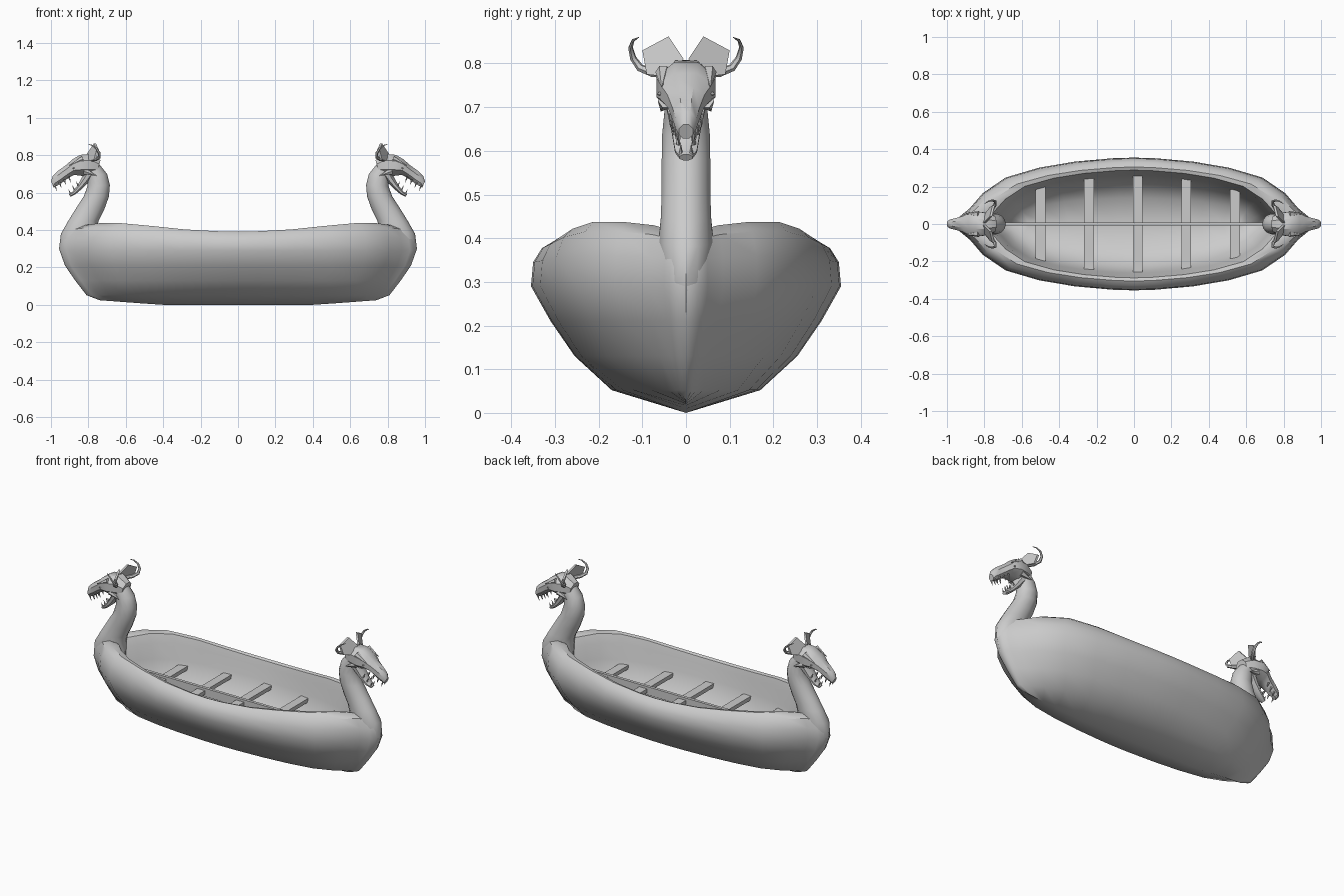
import bpy, bmesh, math
from mathutils import Vector

if "Cube" in bpy.data.objects:
    bpy.data.objects.remove(bpy.data.objects["Cube"])


def mesh_object(name, verts, faces):
    bm = bmesh.new()
    vs = [bm.verts.new(v) for v in verts]
    for f in faces:
        bm.faces.new([vs[i] for i in f])
    bmesh.ops.remove_doubles(bm, verts=bm.verts, dist=0.0005)
    bmesh.ops.recalc_face_normals(bm, faces=bm.faces)
    me = bpy.data.meshes.new(name)
    bm.to_mesh(me)
    bm.free()
    ob = bpy.data.objects.new(name, me)
    bpy.context.collection.objects.link(ob)
    return ob


def skin(name, rings, caps=True):
    """Join equal closed rings of points into one surface."""
    n = len(rings[0])
    faces = [(i * n + j, i * n + (j + 1) % n, (i + 1) * n + (j + 1) % n, (i + 1) * n + j)
             for i in range(len(rings) - 1) for j in range(n)]
    if caps:
        faces += [tuple(range(n)), tuple((len(rings) - 1) * n + j for j in range(n))]
    return mesh_object(name, [p for r in rings for p in r], faces)


def loft(name, side, sections, n, turn=0.0):
    """Sections: first edge (x, z), opposite edge (x, z), half width."""
    k = 1 / math.cos(turn)
    rings = []
    for xa, za, xb, zb, w in sections:
        ring = []
        for j in range(n):
            t = 2 * math.pi * j / n + turn
            c = math.cos(t) * k / 2
            ring.append((side * ((xa + xb) / 2 + c * (xa - xb)), math.sin(t) * k * w,
                         (za + zb) / 2 + c * (za - zb)))
        rings.append(ring)
    return skin(name, rings)


def spike(name, base, tip, r, n=5):
    """Small pointed cone between two points."""
    base, tip = Vector(base), Vector(tip)
    q = (tip - base).to_track_quat('Z', 'Y')
    pts = [base + q @ Vector((r * math.cos(2 * math.pi * j / n), r * math.sin(2 * math.pi * j / n), 0))
           for j in range(n)] + [tip]
    return mesh_object(name, pts, [(j, (j + 1) % n, n) for j in range(n)] + [tuple(range(n))])


def box(name, lo, hi):
    (a, b, c), (d, e, f) = lo, hi
    return skin(name, [[(a, b, z), (d, b, z), (d, e, z), (a, e, z)] for z in (c, f)])


# Hull: stacked plan outlines, outside up to the rim and down the inside
quarter = [(0, 1), (.12, .99), (.33, .94), (.53, .85), (.72, .70), (.85, .46), (.92, .24), (.965, .14),
           (.992, .08), (1, 0)]
plan = quarter + [(x, -y) for x, y in quarter[-2::-1]]
plan += [(-x, y) for x, y in plan[-2:0:-1]]
levels = [  # half length, half width, z, sheer
    (.74, .0, .0, .025), (.81, .17, .052, .0), (.87, .255, .13, .0), (.925, .31, .21, .0),
    (.953, .355, .29, .0), (.945, .35, .345, .015), (.92, .33, .377, .038), (.87, .305, .392, .045),
    (.81, .288, .385, .045), (.785, .278, .35, .03), (.77, .262, .28, .01), (.74, .225, .17, .0),
    (.70, .14, .10, .0), (.66, .0, .075, .0)]


def lift(x):
    x = abs(x)
    return min(1, (x / .65) ** 2) - .5 * max(0, x - .88) / .12


rings = []
for L, W, z, sheer in levels:
    f = (lambda x: max(0, abs(x) - .55) / .45) if z == 0 else lift
    rings.append([(L * x, W * y, z + sheer * f(x)) for x, y in plan])
skin("hull", rings, caps=False)

# Seats and the long centre beam
for x, w in ((-.5, .2), (-.24, .243), (.02, .26), (.28, .243), (.54, .185)):
    box("seat", (x - .026, -w, .243), (x + .026, w, .266))
box("centre_beam", (-.74, -.009, .23), (.74, .009, .28))


def dragon(s):
    # Neck rising from the stem
    loft("neck", s, [(.80, .05, .70, .10, .02), (.868, .13, .74, .16, .035), (.925, .21, .75, .23, .045),
                     (.957, .30, .755, .33, .056), (.947, .38, .755, .41, .064),
                     (.91, .445, .745, .45, .059), (.87, .51, .715, .51, .057), (.825, .58, .69, .58, .057),
                     (.805, .635, .685, .64, .056), (.81, .69, .70, .70, .05), (.83, .73, .74, .75, .045)], 14)
    # Skull and upper jaw, flat topped
    loft("head", s, [(.735, .775, .755, .70, .04), (.785, .808, .79, .69, .058), (.845, .802, .835, .69, .068),
                     (.885, .778, .875, .695, .06), (.92, .747, .905, .68, .042), (.965, .715, .945, .65, .03),
                     (.99, .69, .972, .635, .024), (1.0, .66, .985, .628, .016)], 8, math.pi / 8)
    # Open lower jaw
    loft("lower_jaw", s, [(.82, .71, .77, .69, .045), (.838, .675, .80, .655, .036), (.86, .636, .835, .62, .03),
                          (.885, .605, .868, .592, .025), (.905, .592, .895, .578, .015)], 8, math.pi / 8)
    for m in (-1, 1):
        # Teeth along both jaws
        for i in range(4):
            f = i / 3
            x, z, y = .905 + .075 * f, .685 - .045 * f, m * (.036 - .02 * f)
            spike("upper_tooth", (s * x, y, z), (s * (x - .012), y, z - .032), .006)
        for i in range(3):
            f = i / 2
            x, z, y = .855 + .04 * f, .638 - .045 * f, m * (.025 - .013 * f)
            spike("lower_tooth", (s * x, y, z), (s * (x + .012), y, z + .026), .005)
        # Brow and eye
        spike("brow", (s * .83, m * .052, .78), (s * .905, m * .056, .745), .018, 6)
        spike("eye", (s * .872, m * .045, .732), (s * .884, m * .068, .73), .014, 6)
        spike("cheek_spike", (s * .82, m * .045, .715), (s * .755, m * .058, .69), .02, 6)
        # Leaf shaped ear plate
        ear = [(.80, .005, .81), (.765, .04, .862), (.75, .10, .83), (.765, .09, .775), (.80, .045, .77)]
        skin("ear", [[(s * (x + d), m * y, z) for x, y, z in ear] for d in (-.006, .006)])
        # Curved horn
        cu = bpy.data.curves.new("horn", 'CURVE')
        cu.dimensions, cu.bevel_depth, cu.bevel_resolution, cu.use_fill_caps = '3D', .010, 1, True
        sp = cu.splines.new('POLY')
        path = [(.79, .04, .775, 1), (.76, .075, .778, 1), (.742, .105, .79, .9), (.742, .121, .812, .75),
                (.757, .127, .836, .55), (.78, .121, .853, .35), (.80, .108, .86, .08)]
        sp.points.add(len(path) - 1)
        for p, (x, y, z, r) in zip(sp.points, path):
            p.co, p.radius = (s * x, m * y, z, 1), r
        ob = bpy.data.objects.new("horn", cu)
        bpy.context.collection.objects.link(ob)


for side in (-1, 1):
    dragon(side)

# Turn the horns into meshes and smooth everything except sharp edges
bpy.ops.object.select_all(action='DESELECT')
curves = [o for o in bpy.context.scene.objects if o.type == 'CURVE']
for o in curves:
    o.select_set(True)
bpy.context.view_layer.objects.active = curves[0]
bpy.ops.object.convert(target='MESH')
for o in bpy.context.scene.objects:
    o.select_set(True)
bpy.ops.object.shade_smooth_by_angle(angle=math.radians(40))
